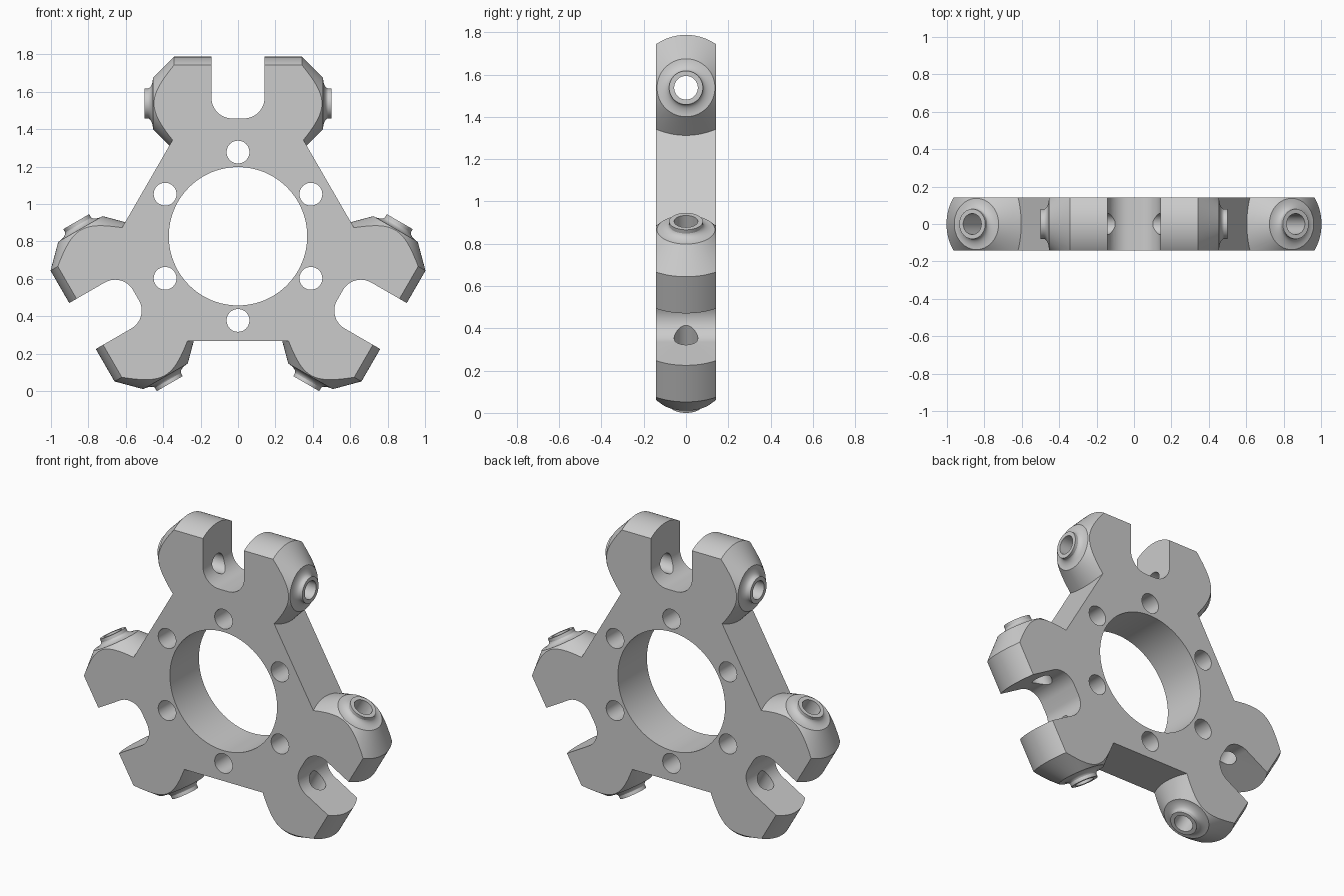
import bpy, bmesh
from math import radians, sin, cos, tan, pi
from mathutils import Matrix, Vector

cube = bpy.data.objects.get("Cube")
if cube:
    bpy.data.objects.remove(cube, do_unlink=True)

CENTRE_Z = 0.828      # hub axis height
HALF_DEPTH = 0.143    # half plate thickness
PIN_R = 0.71          # distance of the pivot pins from the hub axis

grey = bpy.data.materials.new("plain grey")
grey.use_nodes = True
grey.diffuse_color = (0.6, 0.6, 0.6, 1)
grey.node_tree.nodes["Principled BSDF"].inputs["Base Color"].default_value = (0.6, 0.6, 0.6, 1)


def make(name, bm, matrix=Matrix()):
    bmesh.ops.recalc_face_normals(bm, faces=bm.faces)
    mesh = bpy.data.meshes.new(name)
    bm.to_mesh(mesh)
    bm.free()
    mesh.transform(matrix)
    mesh.materials.append(grey)
    ob = bpy.data.objects.new(name, mesh)
    bpy.context.collection.objects.link(ob)
    return ob


def prism(name, points, half, matrix=Matrix()):
    """Extrude an (x, z) outline along y."""
    bm = bmesh.new()
    face = bm.faces.new([bm.verts.new((x, -half, z)) for x, z in points])
    out = bmesh.ops.extrude_face_region(bm, geom=[face])["geom"]
    bmesh.ops.translate(bm, vec=(0, 2 * half, 0),
                        verts=[v for v in out if isinstance(v, bmesh.types.BMVert)])
    return make(name, bm, matrix)


def rod(name, radius, length, matrix, segments=48):
    bm = bmesh.new()
    bmesh.ops.create_cone(bm, cap_ends=True, segments=segments,
                          radius1=radius, radius2=radius, depth=length)
    return make(name, bm, matrix)


def lathe(name, profile, matrix, segments=96):
    """Revolve (x, radius) points about the x axis and cap both ends."""
    bm = bmesh.new()
    rings = [[bm.verts.new((x, r * sin(2 * pi * i / segments), r * cos(2 * pi * i / segments)))
              for i in range(segments)] for x, r in profile]
    for a, b in zip(rings, rings[1:]):
        for i in range(segments):
            j = (i + 1) % segments
            bm.faces.new((a[i], a[j], b[j], b[i]))
    bm.faces.new(rings[0])
    bm.faces.new(rings[-1])
    return make(name, bm, matrix)


def combine(target, tool, operation):
    mod = target.modifiers.new("combine", "BOOLEAN")
    mod.operation, mod.solver, mod.object = operation, "EXACT", tool
    bpy.context.view_layer.objects.active = target
    bpy.ops.object.modifier_apply(modifier=mod.name)
    bpy.data.objects.remove(tool, do_unlink=True)


along_y = Matrix.Rotation(radians(90), 4, "X")
along_x = Matrix.Rotation(radians(90), 4, "Y")
turns = [Matrix.Rotation(radians(120 * k), 4, "Y") for k in range(3)]

# Triangular core, its corners later opened by the slots
inradius = 0.56
side = inradius / tan(radians(30))
hub = prism("spider_hub", [(-side, -inradius), (side, -inradius), (0, 2 * inradius)], 0.3)

# Turned pivot head: barrel, 45 degree cone, hollow fillet, small boss
half_profile = [(0.342, 0.25), (0.455, 0.137)]
for i in range(1, 9):
    a = radians(80) * i / 8
    half_profile.append((0.455 + 0.03 * (1 - cos(a)), 0.137 - 0.057 * sin(a) / sin(radians(80))))
half_profile.append((0.5, 0.08))
head_profile = [(-x, r) for x, r in reversed(half_profile)] + half_profile

# Slot outline with rounded inner corners
w, floor, cr = 0.142, 0.63, 0.11
slot = [(w, 1.3), (-w, 1.3)]
for cx, start in ((-w + cr, 180), (w - cr, 270)):
    for i in range(13):
        a = radians(start + 90 * i / 12)
        slot.append((cx + cr * cos(a), floor + cr + cr * sin(a)))

lift = Matrix.Translation((0, 0, PIN_R))
for turn in turns:
    combine(hub, lathe("pivot_head", head_profile, turn @ lift), "UNION")

# Trim everything to the plate thickness
combine(hub, prism("slab", [(-2, -2), (2, -2), (2, 2), (-2, 2)], HALF_DEPTH), "INTERSECT")

# Fork slots and pin bores
for turn in turns:
    combine(hub, prism("slot", slot, 0.4, turn), "DIFFERENCE")
    combine(hub, rod("pin_bore", 0.056, 1.2, turn @ lift @ along_x), "DIFFERENCE")

# Central bore and six bolt holes
combine(hub, rod("centre_bore", 0.37, 1, along_y, 96), "DIFFERENCE")
for k in range(6):
    place = Matrix.Rotation(radians(60 * k), 4, "Y") @ Matrix.Translation((0, 0, 0.45))
    combine(hub, rod("bolt_hole", 0.061, 1, place @ along_y), "DIFFERENCE")

hub.data.transform(Matrix.Translation((0, 0, CENTRE_Z)))
bpy.ops.object.select_all(action="DESELECT")
hub.select_set(True)
bpy.context.view_layer.objects.active = hub
bpy.ops.object.shade_smooth_by_angle(angle=radians(25))
